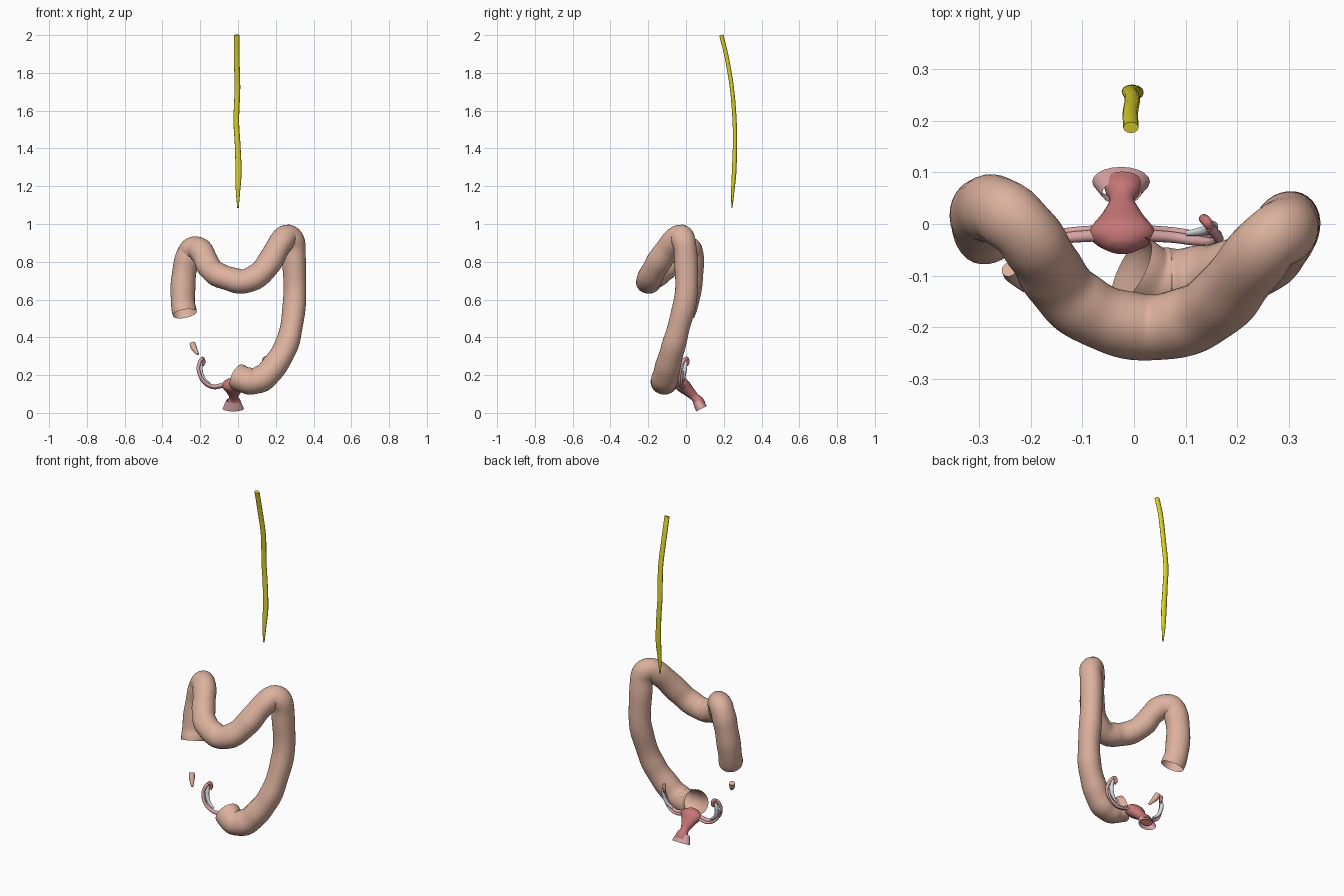
import bpy, bmesh, math
from mathutils import Vector

cube = bpy.data.objects.get("Cube")
if cube:
    bpy.data.objects.remove(cube, do_unlink=True)


def material(name, rgb):
    m = bpy.data.materials.new(name)
    m.use_nodes = True
    m.diffuse_color = (*rgb, 1)
    m.node_tree.nodes["Principled BSDF"].inputs["Base Color"].default_value = (*rgb, 1)
    return m


peach = material("peach", (0.72, 0.44, 0.34))
rose = material("rose", (0.56, 0.18, 0.18))
pink = material("pale pink", (0.68, 0.37, 0.37))
grey = material("pale grey", (0.70, 0.74, 0.76))
yellow = material("bright yellow", (0.72, 0.64, 0.02))


def spline(p, steps):
    """Catmull-Rom samples through control tuples."""
    p = [Vector(q) for q in p]
    p = [p[0] * 2 - p[1]] + p + [p[-1] * 2 - p[-2]]
    out = []
    for i in range(1, len(p) - 2):
        a, b, c, d = p[i - 1:i + 3]
        for k in range(steps):
            t = k / steps
            out.append((b * 2 + (c - a) * t + (a * 2 - b * 5 + c * 4 - d) * t * t
                        + (b * 3 - a - c * 3 + d) * t ** 3) / 2)
    return out + [p[-2]]


def tube(name, path, radii, mat, sides=20, steps=6, caps=True, ridge=0.0):
    """Sweep an ellipse along a path; radii are (side, depth) per point."""
    pts = spline(path, steps)
    rad = spline([(a, b, 0) for a, b in radii], steps)
    side = Vector((1, 0, 0))
    bm = bmesh.new()
    rings = []
    for i, (p, r) in enumerate(zip(pts, rad)):
        tan = (pts[min(i + 1, len(pts) - 1)] - pts[max(i - 1, 0)]).normalized()
        side = (side - tan * side.dot(tan)).normalized()
        up = tan.cross(side)
        ring = []
        for k in range(sides):
            a = math.tau * k / sides
            s = 1 + ridge * math.cos(3 * a) + ridge * math.sin(i * 0.8)
            ring.append(bm.verts.new(p + (side * r.x * math.cos(a) + up * r.y * math.sin(a)) * s))
        rings.append(ring)
    for lo, hi in zip(rings, rings[1:]):
        for k in range(sides):
            n = (k + 1) % sides
            bm.faces.new((lo[k], lo[n], hi[n], hi[k]))
    if caps:
        bm.faces.new(rings[0][::-1])
        bm.faces.new(rings[-1])
    mesh = bpy.data.meshes.new(name)
    bm.to_mesh(mesh)
    bm.free()
    mesh.materials.append(mat)
    obj = bpy.data.objects.new(name, mesh)
    bpy.context.collection.objects.link(obj)
    bpy.ops.object.select_all(action='DESELECT')
    obj.select_set(True)
    bpy.context.view_layer.objects.active = obj
    bpy.ops.object.shade_smooth_by_angle(angle=math.radians(50))


def even(path, *r):
    """Round radii, blended evenly along the path from the listed values."""
    out = []
    for i in range(len(path)):
        f = i / (len(path) - 1) * (len(r) - 1)
        k = min(int(f), len(r) - 2)
        v = r[k] + (r[k + 1] - r[k]) * (f - k)
        out.append((v, v))
    return out


# Large bowel: rising limb, front loop, falling limb and lower hook, open ends
bowel = [(-.283, -.018, .525), (-.293, .005, .59), (-.29, .025, .71), (-.272, .03, .81),
         (-.25, .022, .86), (-.21, -.014, .868), (-.18, -.057, .83), (-.155, -.10, .775),
         (-.115, -.148, .735), (-.05, -.185, .71), (.03, -.2, .695), (.11, -.185, .73),
         (.17, -.145, .80), (.215, -.09, .88), (.26, -.035, .935), (.295, -.01, .90),
         (.298, .0, .80), (.302, .0, .62), (.283, -.04, .45), (.25, -.07, .34),
         (.195, -.095, .25), (.14, -.11, .19), (.085, -.116, .167), (.04, -.112, .172),
         (-.005, -.09, .19)]
tube("large_bowel", bowel, even(bowel, .064, .065, .063, .064, .066, .062, .060, .070, .070),
     peach, sides=28, caps=False, ridge=.02)

# Small tapered appendage
tip = [(-.242, -.088, .370), (-.234, -.10, .345), (-.212, -.127, .31)]
tube("appendix", tip, even(tip, .015, .016, .006), peach, sides=12)

# Slender cord
cord = [(-.006, .187, 2), (-.007, .216, 1.88), (-.003, .243, 1.72), (-.009, .257, 1.55),
        (-.002, .259, 1.42), (.003, .255, 1.28), (0, .248, 1.18), (0, .243, 1.085)]
tube("spinal_cord", cord, [(.015, .011)] * 5 + [(.016, .012), (.012, .009), (.004, .003)],
     yellow, sides=12)

# Womb body with narrow neck, and tilted flared cuff below it
womb = [(-.023, -.05, .172), (-.023, -.042, .166), (-.023, -.02, .148), (-.023, .015, .115),
        (-.023, .045, .085), (-.022, .065, .064), (-.021, .08, .042)]
tube("womb", womb, [(.010, .008), (.036, .026), (.064, .038), (.04, .03),
                    (.024, .023), (.034, .027), (.038, .026)], rose)
cuff = [(-.024, .06, .065), (-.025, .07, .046), (-.025, .082, .022)]
tube("cuff", cuff, [(.038, .026), (.046, .029), (.056, .032)], pink, caps=False)

# Paired side ducts, each with a second strand, hooked tip and ovary
duct = [(.045, -.022, .152), (.10, -.026, .14), (.14, -.032, .152), (.172, -.035, .185),
        (.187, -.03, .23), (.18, -.018, .268), (.17, -.006, .285)]
hook = [(.172, -.008, .283), (.164, .004, .288), (.158, .010, .268), (.162, .004, .25)]
ovary = [(.125, -.018, .156), (.155, -.014, .178), (.172, -.010, .21), (.175, -.004, .245),
         (.168, .0, .272)]
for label, sx in (("left", 1), ("right", -1)):
    def place(path, dy=0, dz=0):
        return [(-.023 + sx * x, y + dy, z + dz) for x, y, z in path]
    tube(label + "_duct", place(duct), even(duct, .012, .009, .010), pink, sides=12)
    tube(label + "_ligament", place(duct[:5], .012, -.008), even(duct[:5], .008, .006),
         pink, sides=10)
    tube(label + "_duct_tip", place(hook), even(hook, .008, .011, .006), rose, sides=10)
    tube(label + "_ovary", place(ovary), even(ovary, .005, .010, .012, .006), grey, sides=12)
